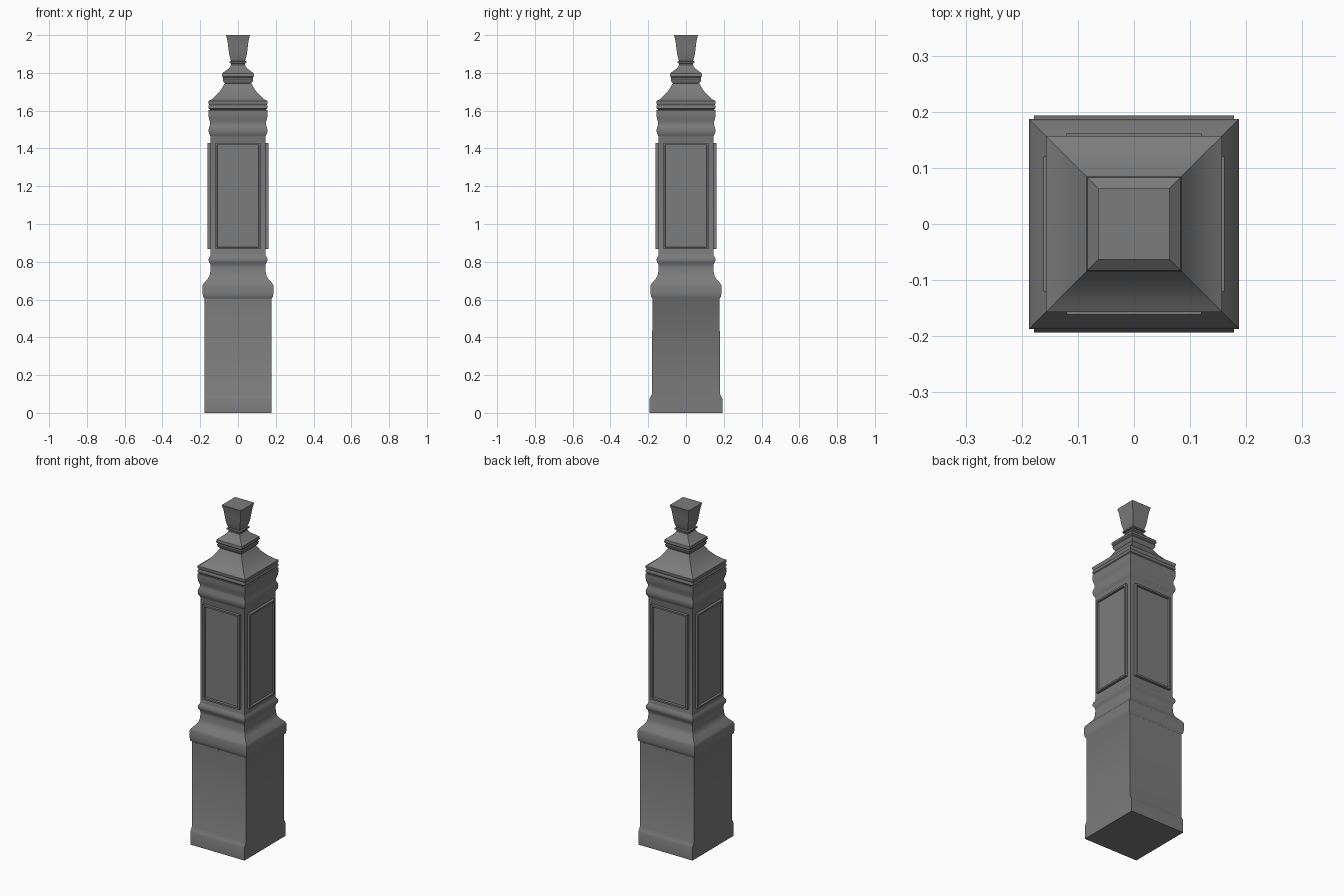
import bpy, bmesh, math
from mathutils import Matrix

if "Cube" in bpy.data.objects:
    bpy.data.objects.remove(bpy.data.objects["Cube"])

stone = bpy.data.materials.new("dark_grey_stone")
stone.diffuse_color = (0.2, 0.2, 0.2, 1)
stone.use_nodes = True
stone.node_tree.nodes["Principled BSDF"].inputs["Base Color"].default_value = stone.diffuse_color


def finish(name, bm):
    bmesh.ops.recalc_face_normals(bm, faces=bm.faces[:])
    me = bpy.data.meshes.new(name)
    bm.to_mesh(me)
    bm.free()
    ob = bpy.data.objects.new(name, me)
    bpy.context.collection.objects.link(ob)
    me.materials.append(stone)
    bpy.ops.object.select_all(action='DESELECT')
    ob.select_set(True)
    bpy.context.view_layer.objects.active = ob
    bpy.ops.object.shade_smooth_by_angle(angle=math.radians(35))
    return ob


def square_loft(name, profile):
    """Stack rectangular rings: (z, half width x[, half width y])."""
    bm = bmesh.new()
    rings = []
    for z, hx, *rest in profile:
        hy = rest[0] if rest else hx
        rings.append([bm.verts.new((sx * hx, sy * hy, z))
                      for sx, sy in ((-1, -1), (1, -1), (1, 1), (-1, 1))])
    for a, b in zip(rings, rings[1:]):
        for i in range(4):
            j = (i + 1) % 4
            bm.faces.new((a[i], a[j], b[j], b[i]))
    bm.faces.new(rings[0])
    bm.faces.new(rings[-1])
    return finish(name, bm)


# Base block with front/back plinth step and flared shoulder
square_loft("base", [
    (0, .178, .193), (.075, .178, .193), (.085, .178, .188), (.1, .178, .18),
    (.605, .178), (.615, .185), (.63, .187), (.675, .187), (.685, .182),
    (.71, .16), (.725, .151), (.745, .147), (.775, .145)])

# Shaft with lower and upper mouldings
square_loft("shaft", [
    (.775, .145), (.79, .147), (.8, .154), (.81, .156), (.822, .154), (.832, .147),
    (.84, .145), (1.46, .145), (1.47, .148), (1.48, .154), (1.495, .156),
    (1.51, .154), (1.525, .148), (1.54, .148), (1.56, .154), (1.575, .156),
    (1.604, .156), (1.604, .147)])

# Cap: slab and concave roof
square_loft("cap", [
    (1.604, .147), (1.612, .156), (1.622, .157), (1.63, .153), (1.64, .157),
    (1.65, .157), (1.66, .139), (1.685, .112), (1.71, .09), (1.745, .07)])

# Finial: collar, neck ring and flared vase
square_loft("finial", [
    (1.745, .07), (1.755, .078), (1.768, .081), (1.775, .078), (1.782, .085),
    (1.797, .083), (1.808, .07), (1.825, .047), (1.842, .036), (1.85, .037),
    (1.853, .044), (1.861, .044), (1.864, .037), (1.875, .041), (1.9, .047),
    (1.94, .052), (1.97, .056), (2.0, .063)])

# Framed recessed panels on all four sides
for i, side in enumerate(("front", "right", "back", "left")):
    bm = bmesh.new()
    bmesh.ops.create_cube(bm, size=1, matrix=Matrix.Translation((0, -.15, 1.148))
                          @ Matrix.Diagonal((.24, .022, .562, 1)))
    bm.normal_update()
    face = min(bm.faces, key=lambda f: f.calc_center_median().y)
    bmesh.ops.inset_region(bm, faces=[face], thickness=.014)
    bmesh.ops.inset_region(bm, faces=[face], thickness=.003)
    bmesh.ops.translate(bm, verts=face.verts[:], vec=(0, .011, 0))
    bmesh.ops.rotate(bm, verts=bm.verts[:], cent=(0, 0, 0),
                     matrix=Matrix.Rotation(i * math.pi / 2, 3, 'Z'))
    finish(side + "_panel", bm)
